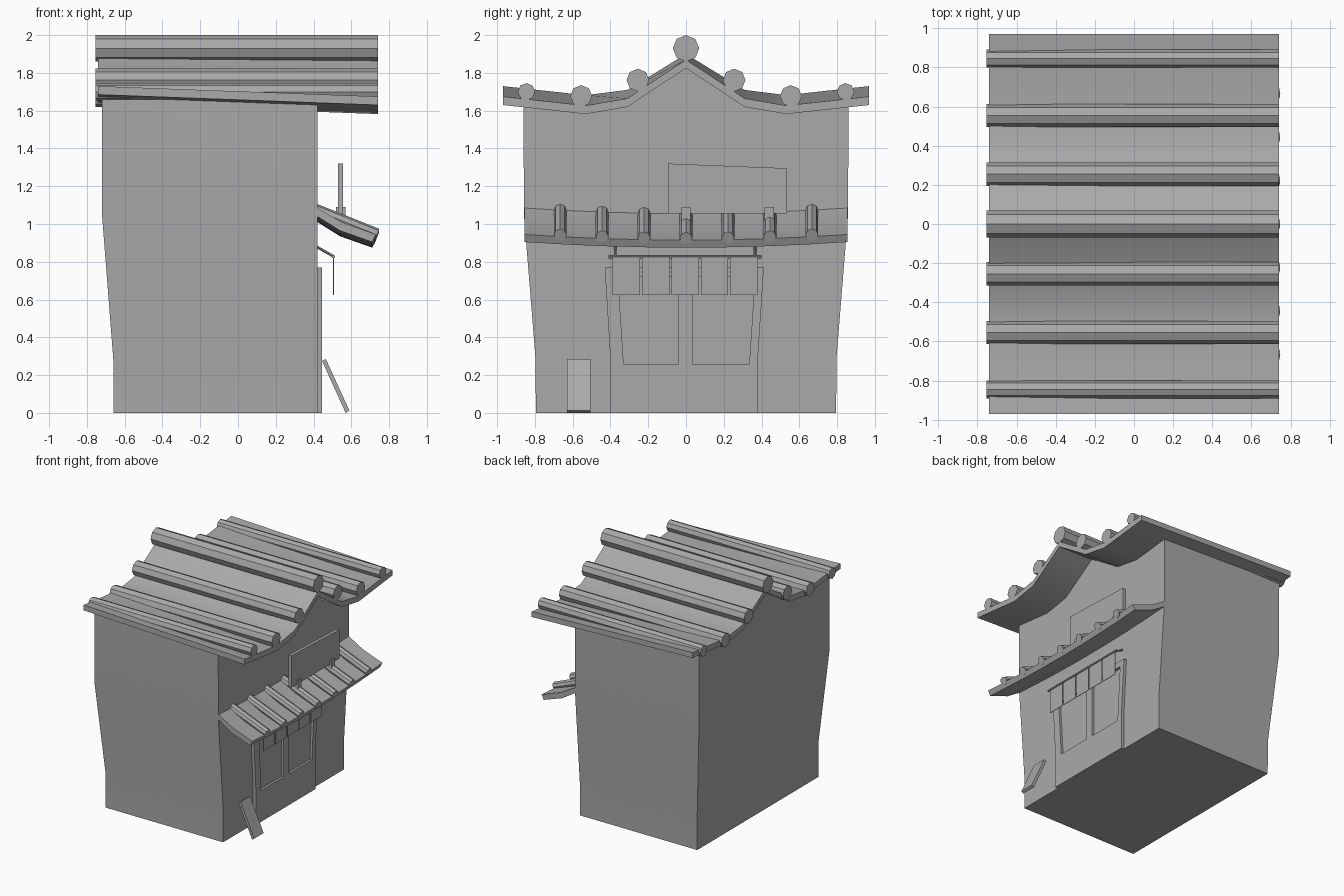
import bpy, bmesh
from math import radians
from mathutils import Vector

if "Cube" in bpy.data.objects:
    bpy.data.objects.remove(bpy.data.objects["Cube"])

grey = bpy.data.materials.new("plain grey")
grey.use_nodes = True
grey.diffuse_color = (0.4, 0.4, 0.4, 1)
grey.node_tree.nodes["Principled BSDF"].inputs["Base Color"].default_value = (0.4, 0.4, 0.4, 1)


def finish(name, bm):
    bmesh.ops.recalc_face_normals(bm, faces=bm.faces)
    mesh = bpy.data.meshes.new(name)
    bm.to_mesh(mesh)
    bm.free()
    mesh.materials.append(grey)
    ob = bpy.data.objects.new(name, mesh)
    bpy.context.collection.objects.link(ob)
    bpy.ops.object.select_all(action='DESELECT')
    ob.select_set(True)
    bpy.context.view_layer.objects.active = ob
    bpy.ops.object.shade_smooth_by_angle(angle=radians(30))
    return ob


def loft(rings):
    """Closed solid through a list of equal-length rings of points."""
    bm = bmesh.new()
    loops = [[bm.verts.new(p) for p in ring] for ring in rings]
    for a, b in zip(loops, loops[1:]):
        for i in range(len(a)):
            j = (i + 1) % len(a)
            bm.faces.new((a[i], a[j], b[j], b[i]))
    bm.faces.new(loops[0])
    bm.faces.new(loops[-1][::-1])
    return bm


def slab(name, outline, x0, x1):
    """Plate with a y-z outline between two x positions."""
    return finish(name, loft([[(x, y, z) for y, z in outline] for x in (x0, x1)]))


def rod(name, start, end, r):
    start, end = Vector(start), Vector(end)
    bm = bmesh.new()
    bmesh.ops.create_cone(bm, cap_ends=True, segments=8, radius1=r, radius2=r,
                          depth=(end - start).length)
    turn = (end - start).to_track_quat('Z', 'Y')
    for v in bm.verts:
        v.co = turn @ v.co + (start + end) / 2
    return finish(name, bm)


# Underside of the roof: y, height at the front, rise towards the back
half = [(0.97, 1.63, 0.055), (0.86, 1.618, 0.055), (0.53, 1.582, 0.055),
        (0.31, 1.62, 0.045), (0, 1.825, 0.03)]
profile = half + [(-y, z, t) for y, z, t in half[-2::-1]]


def under(x, lift=0):
    return [(x, y, z + t * (0.74 - x) / 1.48 + lift) for y, z, t in profile]


# Roof sheet
finish("roof", loft([under(x) + under(x, 0.045)[::-1] for x in (-0.74, 0.74)]))

# Walls: upright block with a gable top, narrowed towards the ground
bm = loft([[(x, -0.855, 0), (x, 0.855, 0)] + under(x, 0.005)[1:-1] for x in (-0.72, 0.42)])
for height in (0.28, 1.05):
    bmesh.ops.bisect_plane(bm, geom=bm.verts[:] + bm.edges[:] + bm.faces[:],
                           plane_co=(0, 0, height), plane_no=(0, 0, 1))
for v in bm.verts:
    if v.co.z < 0.3:
        v.co.y *= 0.93
        if v.co.x < 0:
            v.co.x = -0.66
finish("walls", bm)

# Roof rolls
rod("ridge_roll", (-0.755, 0, 1.93), (0.74, 0, 1.93), 0.07)
for y, z, r in ((0.255, 1.762, 0.06), (0.555, 1.677, 0.058), (0.845, 1.70, 0.046)):
    for side in (-1, 1):
        rod("roof_roll", (-0.755, side * y, z), (0.74, side * y, z), r)


# Awning, sagging a little in the middle
def sag(y):
    return 0.03 * (1 - (y / 0.86) ** 2)


section = [(0.42, 1.085), (0.55, 1.01), (0.73, 0.945), (0.71, 0.905), (0.54, 0.965), (0.42, 1.04)]
rings = []
for i in range(9):
    y = -0.855 + 1.71 * i / 8
    rings.append([(x, y, z - sag(y)) for x, z in section])
finish("awning", loft(rings))
for i in range(7):
    y = (i - 3) * 0.222
    rod("awning_roll", (0.41, y, 1.085 - sag(y)), (0.735, y, 0.955 - sag(y)), 0.034)

# Sign board standing on two feet
slab("sign_board", [(-0.095, 1.055), (0.535, 1.055), (0.535, 1.295), (-0.095, 1.32)], 0.53, 0.557)
for y in (0, 0.44):
    slab("sign_foot", [(y - 0.025, 0.98), (y + 0.025, 0.98),
                       (y + 0.025, 1.09), (y - 0.025, 1.09)], 0.52, 0.568)

# Door front with two recessed panels
door = slab("door_front", [(-0.40, 0), (0.38, 0), (0.38, 0.28), (0.412, 0.77),
                           (-0.43, 0.77), (-0.40, 0.28)], 0.41, 0.445)
for outer, inner, spread in ((-0.33, -0.04, -0.03), (0.335, 0.035, 0.03)):
    cutter = slab("door_cutter", [(outer, 0.26), (inner, 0.26), (inner, 0.72),
                                  (outer + spread, 0.72)], 0.426, 0.5)
    cutter.hide_render = True
    cut = door.modifiers.new("recess", 'BOOLEAN')
    cut.operation = 'DIFFERENCE'
    cut.solver = 'EXACT'
    cut.object = cutter
    bpy.context.view_layer.objects.active = door
    bpy.ops.object.modifier_apply(modifier=cut.name)
    bpy.data.objects.remove(cutter)

# Curtain rail, brackets and five hanging cloths
rod("curtain_rail", (0.505, -0.41, 0.827), (0.505, 0.40, 0.827), 0.009)
for y in (-0.375, 0.365):
    rod("rail_bracket", (0.415, y, 0.88), (0.507, y, 0.828), 0.007)
for i in range(5):
    y = -0.388 + i * 0.1555
    slab("curtain_cloth", [(y, 0.625), (y + 0.145, 0.625), (y + 0.145, 0.822), (y, 0.822)],
         0.503, 0.507)

# Plank leaning by the door
plank = [(0.445, 0.275), (0.465, 0.285), (0.59, 0.012), (0.57, 0)]
finish("leaning_plank", loft([[(x, y, z) for x, z in plank] for y in (-0.63, -0.505)]))
